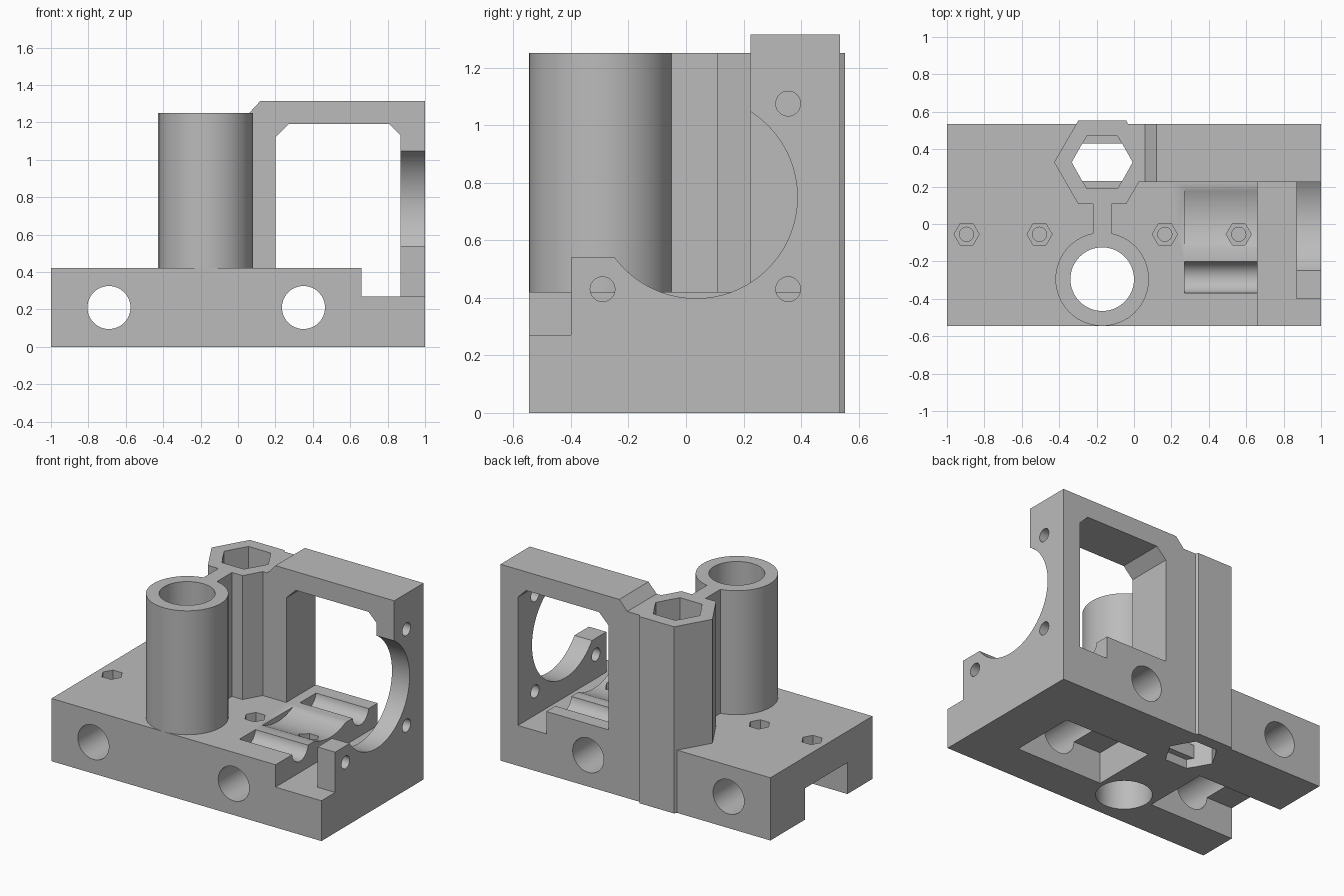
import bpy, bmesh, math

if "Cube" in bpy.data.objects:
    bpy.data.objects.remove(bpy.data.objects["Cube"], do_unlink=True)

grey = bpy.data.materials.new("light_grey_plastic")
grey.use_nodes = True
colour = (0.5, 0.5, 0.5, 1)
grey.diffuse_color = colour
grey.node_tree.nodes["Principled BSDF"].inputs["Base Color"].default_value = colour


def prism(name, outline, axis, start, end):
    """Extrude a flat outline along one axis."""
    place = {"x": lambda u, v, t: (t, u, v),
             "y": lambda u, v, t: (u, t, v),
             "z": lambda u, v, t: (u, v, t)}[axis]
    bm = bmesh.new()
    low, high = [[bm.verts.new(place(u, v, t)) for u, v in outline] for t in (start, end)]
    bm.faces.new(low)
    bm.faces.new(high)
    n = len(outline)
    for i in range(n):
        j = (i + 1) % n
        bm.faces.new((low[i], low[j], high[j], high[i]))
    bmesh.ops.recalc_face_normals(bm, faces=bm.faces)
    mesh = bpy.data.meshes.new(name)
    bm.to_mesh(mesh)
    bm.free()
    mesh.materials.append(grey)
    obj = bpy.data.objects.new(name, mesh)
    bpy.context.collection.objects.link(obj)
    return obj


def ring(u, v, radius, sides=64):
    return [(u + radius * math.cos(math.tau * i / sides),
             v + radius * math.sin(math.tau * i / sides)) for i in range(sides)]


def rect(u0, u1, v0, v1):
    return [(u0, v0), (u1, v0), (u1, v1), (u0, v1)]


def combine(operation, *shape):
    """Add or cut one prism on the bracket."""
    tool = prism(*shape)
    tool.hide_render = True
    mod = bracket.modifiers.new(tool.name, "BOOLEAN")
    mod.operation, mod.solver, mod.object = operation, "EXACT", tool
    bpy.ops.object.modifier_apply(modifier=mod.name)
    bpy.data.objects.remove(tool, do_unlink=True)


def add(*shape):
    combine("UNION", *shape)


def cut(*shape):
    combine("DIFFERENCE", *shape)


TOP, TALL, FRONT, BACK = 0.42, 1.25, -0.545, 0.535
PILLAR_X, NUT_Y, TUBE_Y = -0.17, 0.33, -0.295
MOTOR = (0.035, 0.75)

# Stepped base block
bracket = prism("motor_bracket", [(-1, 0), (1, 0), (1, 0.27), (0.66, 0.27), (0.66, TOP), (-1, TOP)],
                "y", FRONT, BACK)
bpy.context.view_layer.objects.active = bracket
bracket.select_set(True)

# Rear frame with its window, and the motor plate
add("rear_frame", [(PILLAR_X, 0.1), (1, 0.1), (1, 1.315), (0.12, 1.315), (0.06, TALL), (PILLAR_X, TALL)],
    "y", 0.225, BACK)
cut("window", [(0.2, TOP), (0.66, TOP), (0.66, 0.27), (0.87, 0.27), (0.87, 1.13),
               (0.81, 1.19), (0.27, 1.19), (0.2, 1.12)], "y", -0.7, 0.7)
add("motor_plate", [(-0.4, 0.1), (BACK, 0.1), (BACK, 1.315), (0.225, 1.315), (0.225, 0.54), (-0.4, 0.54)],
    "x", 0.87, 1)
cut("motor_opening", ring(*MOTOR, 0.352, 96), "x", 0.665, 1.1)

# Upright tube, nut pillar and the web between them
add("rod_tube", ring(PILLAR_X, TUBE_Y, 0.25), "z", 0, TALL)
add("nut_pillar", ring(PILLAR_X, NUT_Y, 0.257, 6), "z", 0, TALL)
add("web", rect(-0.22, -0.12, -0.1, 0.2), "z", 0.3, TALL)
cut("tube_bore", ring(PILLAR_X, TUBE_Y, 0.17), "z", -0.1, 1.4)
for name, low, high in (("lower_nut_bore", -0.1, 0.06), ("upper_nut_bore", 0.15, 1.4)):
    cut(name, ring(PILLAR_X, NUT_Y, 0.163, 6), "z", low, high)
# Narrow bore leaves two ledges inside the hexagon
cut("narrow_bore", [(u, max(NUT_Y - 0.1, min(NUT_Y + 0.1, v))) if abs(v - NUT_Y) < 0.01
                    else (PILLAR_X + math.copysign(0.107, u - PILLAR_X), NUT_Y + math.copysign(0.1, v - NUT_Y))
                    for u, v in ring(PILLAR_X, NUT_Y, 0.163, 6)], "z", -0.1, 1.4)

# Horizontal rod holes, clamp pockets underneath and nut recesses on top
for x in (-0.69, 0.35):
    cut("rod_hole", ring(x, 0.21, 0.115), "y", -0.7, 0.7)
    cut("clamp_pocket", rect(x - 0.32, x + 0.32, -0.28, 0.17), "z", -0.1, 0.21)

# Seat for the motor face and screwdriver channels
cut("motor_seat", ring(*MOTOR, 0.367, 96), "x", 0.27, 0.7)
for y in (-0.285, 0.355):
    cut("screw_channel", ring(y, 0.43, 0.085, 40), "x", 0.27, 0.7)
for y, z in ((-0.29, 0.43), (0.355, 0.43), (0.355, 1.075)):
    cut("screw_hole", ring(y, z, 0.043, 32), "x", 0.8, 1.1)
for x in (-0.895, -0.505, 0.165, 0.56):
    cut("nut_recess", ring(x, -0.055, 0.067, 6), "z", 0.32, 0.6)
    cut("bolt_hole", ring(x, -0.055, 0.038, 16), "z", 0.23, 0.6)

bpy.ops.object.shade_smooth_by_angle(angle=math.radians(30))
